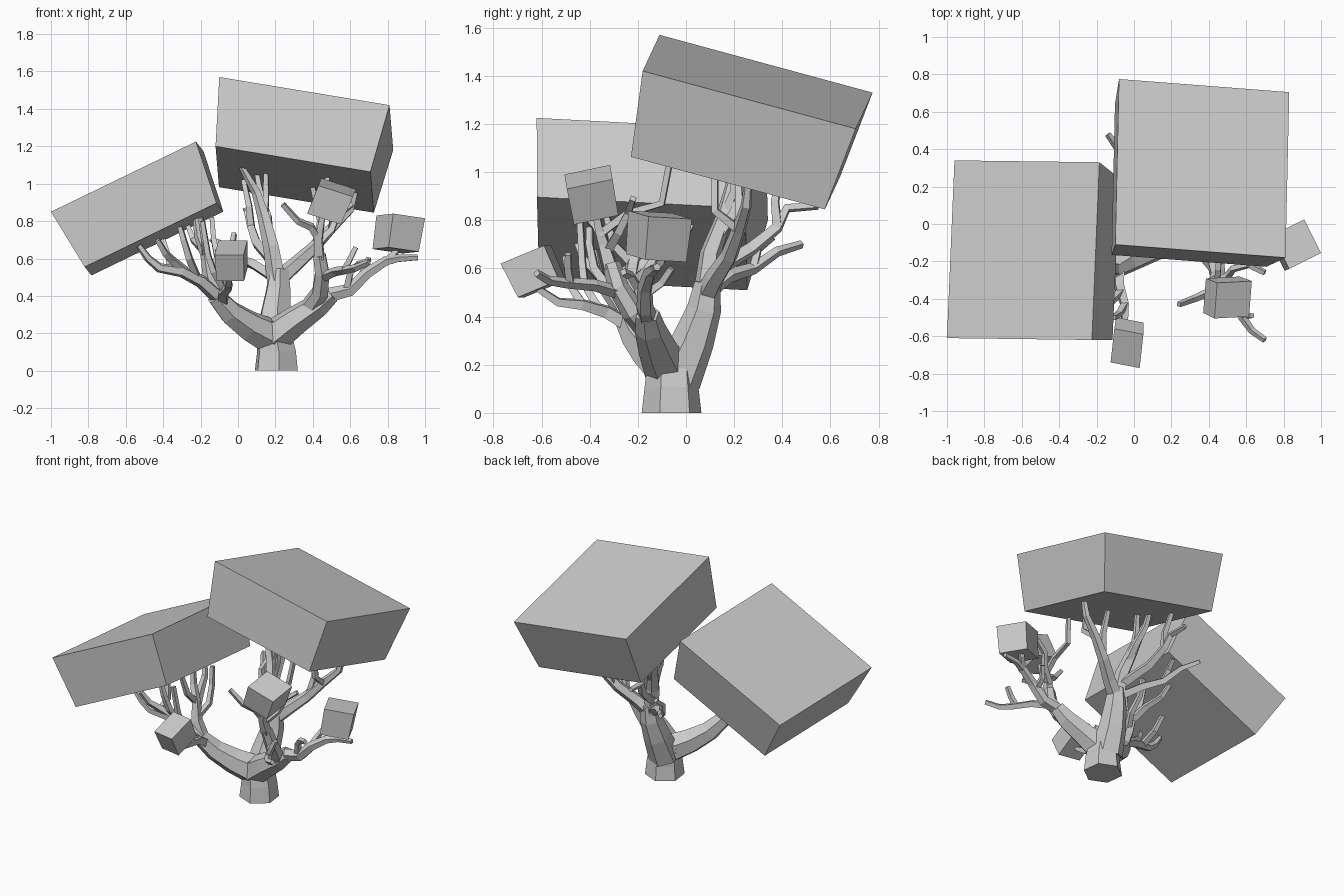
import bpy, bmesh
from math import cos, sin, tau
from mathutils import Vector


def finish(bm, name):
    bmesh.ops.recalc_face_normals(bm, faces=bm.faces)
    mesh = bpy.data.meshes.new(name)
    bm.to_mesh(mesh)
    bm.free()
    bpy.context.collection.objects.link(bpy.data.objects.new(name, mesh))


def sweep(bm, pts, r0, r1, sides):
    """Tapered faceted tube through the points."""
    pts = [Vector(p) for p in pts]
    n = len(pts)
    side, prev, last = Vector((0.8, 0.6, 0)), Vector((0, 0, 1)), None
    for i, p in enumerate(pts):
        t = (pts[min(i + 1, n - 1)] - p).normalized() + (p - pts[max(i - 1, 0)]).normalized()
        t.normalize()
        side = prev.rotation_difference(t) @ side
        prev = t
        other = t.cross(side)
        r = r0 + (r1 - r0) * i / (n - 1)
        ring = [bm.verts.new(p + r * (cos(tau * k / sides) * side + sin(tau * k / sides) * other))
                for k in range(sides)]
        if last:
            for k in range(sides):
                j = (k + 1) % sides
                bm.faces.new((last[k], last[j], ring[j], ring[k]))
        else:
            bm.faces.new(ring[::-1])
        last = ring
    bm.faces.new(last)


def limb(name, main, r0, r1, twigs, sides=6):
    """Main limb plus thinner four-sided twigs, each twig: (start radius, points)."""
    bm = bmesh.new()
    sweep(bm, main, r0, r1, sides)
    for r, pts in twigs:
        sweep(bm, pts, r, 0.017, 4 if r < 0.04 else 5)
    finish(bm, name)


def foliage(name, corner, u, v, w, taper):
    """Leaf block: top face corner with edges u, v; bottom face starts at corner + w."""
    o, u, v, w = map(Vector, (corner, u, v, w))
    bm = bmesh.new()
    top = [bm.verts.new(o + a) for a in (u * 0, u, u + v, v)]
    bot = [bm.verts.new(o + w + a * taper) for a in (u * 0, u, u + v, v)]
    bm.faces.new(top)
    bm.faces.new(bot[::-1])
    for k in range(4):
        j = (k + 1) % 4
        bm.faces.new((top[k], bot[k], bot[j], top[j]))
    finish(bm, name)


# Leaf blocks
foliage("right_canopy", (-.10, -.11, 1.57), (.91, -.07, -.15), (.02, .885, -.24), (-.02, -.055, -.37), .91)
foliage("left_canopy", (-1, -.61, .85), (.775, -.01, .375), (.04, .95, -.05), (.18, 0, -.295), .91)
foliage("front_leaf_block", (-.125, -.74, .62), (.155, -.03, 0), (.02, .18, .075), (.01, .07, -.14), .95)
foliage("middle_leaf_block", (.43, -.505, .99), (.185, .01, -.06), (.015, .19, .04), (-.06, .03, -.15), .97)
foliage("side_leaf_block", (.83, -.24, .84), (.17, .085, -.025), (-.09, .18, -.01), (-.025, -.01, -.18), .95)

# Trunk
limb("trunk", [(.205, -.06, 0), (.205, -.06, .1), (.19, -.06, .2), (.17, -.06, .26)], .125, .09, [])

# Back limb carrying the right canopy
limb("back_limb", [(.19, -.04, .14), (.2, .03, .3), (.215, .075, .43), (.22, .09, .54)], .105, .055, [
    (.055, [(.21, .08, .48), (.18, .1, .66), (.14, .16, .82), (.1, .19, .95), (.02, .18, 1.09)]),
    (.03, [(.17, .11, .7), (.16, .2, .83), (.12, .25, .95), (.1, .27, 1.06)]),
    (.026, [(.14, .16, .82), (.15, .2, .92), (.15, .21, 1.06)]),
    (.05, [(.21, .08, .48), (.3, .12, .56), (.4, .18, .65), (.5, .22, .76), (.6, .25, .86), (.63, .26, .97)]),
    (.028, [(.42, .19, .67), (.44, .22, .8), (.4, .22, .98)]),
    (.024, [(.5, .22, .76), (.51, .12, .84), (.49, .12, 1.02)]),
    (.035, [(.19, .1, .58), (.1, .27, .68), (.07, .38, .77), (.05, .42, .85), (.04, .55, .86)]),
    (.026, [(.07, .38, .77), (.06, .37, .88), (.03, .4, 1.02)]),
    (.034, [(.19, .09, .5), (.08, .18, .57), (-.01, .28, .6), (-.07, .38, .67), (-.14, .48, .7)]),
    (.022, [(-.01, .28, .6), (-.03, .3, .68), (-.02, .36, .73)]),
])

# Right limb reaching to the side leaf block
limb("right_limb", [(.19, -.08, .18), (.31, -.12, .27), (.43, -.15, .35), (.5, -.16, .41)], .095, .05, [
    (.042, [(.48, -.16, .4), (.6, -.17, .43), (.69, -.17, .52), (.79, -.15, .585), (.86, -.13, .6), (.96, -.12, .605)]),
    (.024, [(.58, -.17, .43), (.6, -.2, .52), (.64, -.23, .57), (.7, -.26, .585)]),
    (.022, [(.79, -.15, .58), (.84, -.1, .63), (.87, -.09, .68)]),
    (.022, [(.66, -.17, .49), (.67, -.1, .54), (.7, -.06, .6)]),
])

# Front right limb carrying the middle leaf block
limb("front_right_limb", [(.38, -.14, .33), (.44, -.22, .42), (.45, -.28, .52), (.435, -.31, .62)], .055, .038, [
    (.036, [(.435, -.31, .6), (.43, -.34, .7), (.44, -.36, .76), (.46, -.38, .86)]),
    (.026, [(.43, -.34, .71), (.39, -.37, .77), (.32, -.4, .8), (.24, -.43, .89)]),
    (.026, [(.43, -.32, .68), (.5, -.28, .75), (.53, -.24, .83), (.61, -.22, .89)]),
    (.022, [(.44, -.36, .74), (.45, -.24, .83), (.46, -.1, .87), (.48, -.07, 1.03)]),
    (.028, [(.45, -.28, .5), (.52, -.38, .53), (.58, -.5, .54), (.63, -.57, .55), (.7, -.62, .58)]),
    (.022, [(.57, -.48, .54), (.6, -.49, .6), (.63, -.49, .66)]),
])

# Left limb carrying the left canopy and front leaf block
limb("left_limb", [(.18, -.07, .18), (.06, -.14, .24), (-.04, -.2, .31), (-.12, -.25, .4)], .1, .052, [
    (.046, [(-.1, -.24, .38), (-.15, -.24, .5), (-.17, -.22, .62), (-.21, -.19, .72), (-.23, -.17, .86)]),
    (.028, [(-.16, -.23, .58), (-.2, -.12, .66), (-.24, -.02, .7), (-.27, .02, .78)]),
    (.026, [(-.17, -.22, .62), (-.18, -.3, .7), (-.2, -.33, .82)]),
    (.024, [(-.15, -.24, .52), (-.11, -.16, .6), (-.13, -.1, .7), (-.14, -.08, .82)]),
    (.042, [(-.11, -.25, .4), (-.2, -.3, .48), (-.3, -.34, .53), (-.42, -.36, .55), (-.48, -.37, .6), (-.53, -.38, .67)]),
    (.028, [(-.28, -.33, .53), (-.35, -.38, .59), (-.39, -.42, .63), (-.43, -.45, .7)]),
    (.026, [(-.22, -.31, .5), (-.26, -.38, .6), (-.29, -.4, .7), (-.31, -.4, .77)]),
    (.024, [(-.36, -.35, .54), (-.37, -.24, .6), (-.4, -.2, .7)]),
    (.038, [(-.08, -.23, .36), (-.08, -.33, .42), (-.05, -.43, .45), (-.05, -.53, .46), (-.04, -.62, .52)]),
    (.024, [(-.05, -.43, .45), (-.08, -.48, .53), (-.11, -.5, .65)]),
    (.024, [(-.07, -.36, .43), (-.13, -.42, .53), (-.16, -.43, .62), (-.19, -.44, .8)]),
])
